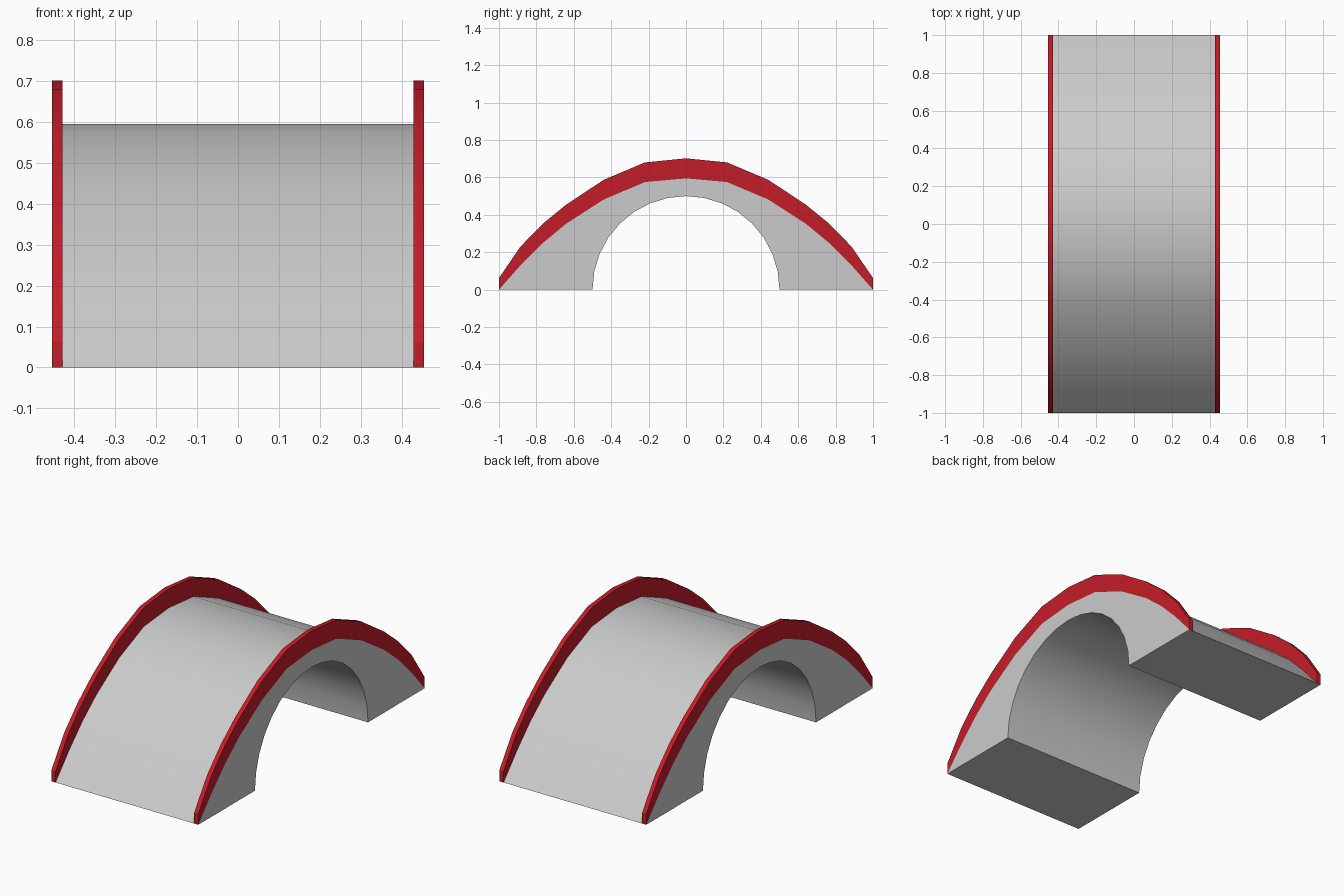
import bpy, bmesh
from math import cos, sin, pi, radians

if "Cube" in bpy.data.objects:
    bpy.data.objects.remove(bpy.data.objects["Cube"])

HALF_W = 0.455   # half width of the bridge
RAIL = 0.026     # parapet thickness


def mirror(half):
    """Extend a half curve (y < 0 up to y = 0) to the far side."""
    return half + [(-y, z) for y, z in reversed(half[:-1])]


def extrude_profile(name, profile, x0, x1, color=None):
    """Extrude a closed (y, z) profile along x."""
    bm = bmesh.new()
    face = bm.faces.new([bm.verts.new((x0, y, z)) for y, z in profile])
    res = bmesh.ops.extrude_face_region(bm, geom=[face], use_keep_orig=True)
    verts = [v for v in res["geom"] if isinstance(v, bmesh.types.BMVert)]
    bmesh.ops.translate(bm, verts=verts, vec=(x1 - x0, 0, 0))
    bmesh.ops.recalc_face_normals(bm, faces=bm.faces)
    mesh = bpy.data.meshes.new(name)
    bm.to_mesh(mesh)
    bm.free()
    obj = bpy.data.objects.new(name, mesh)
    bpy.context.collection.objects.link(obj)
    if color:
        mesh.materials.append(color)
    bpy.ops.object.select_all(action='DESELECT')
    obj.select_set(True)
    bpy.context.view_layer.objects.active = obj
    bpy.ops.object.shade_smooth_by_angle(angle=radians(30))
    return obj


red = bpy.data.materials.new("red")
red.diffuse_color = (0.55, 0.012, 0.022, 1)
red.use_nodes = True
red.node_tree.nodes["Principled BSDF"].inputs["Base Color"].default_value = red.diffuse_color

# Deck curve and the parapet top above it
deck = mirror([(-1, 0), (-0.885, 0.13), (-0.765, 0.25), (-0.64, 0.353),
               (-0.44, 0.482), (-0.22, 0.575), (0, 0.595)])
top = mirror([(-1, 0.062), (-0.885, 0.23), (-0.765, 0.353), (-0.64, 0.455),
              (-0.44, 0.587), (-0.22, 0.68), (0, 0.702)])

# Grey bridge body with a round archway of 16 segments
arch = [(0.5 * cos(pi * i / 16), 0.5 * sin(pi * i / 16)) for i in range(17)]
extrude_profile("bridge_body", deck + arch, -HALF_W, HALF_W)

# Red parapets along both edges
for side, x0 in (("left", -HALF_W), ("right", HALF_W - RAIL)):
    extrude_profile(side + "_parapet", deck + top[::-1], x0, x0 + RAIL, red)
